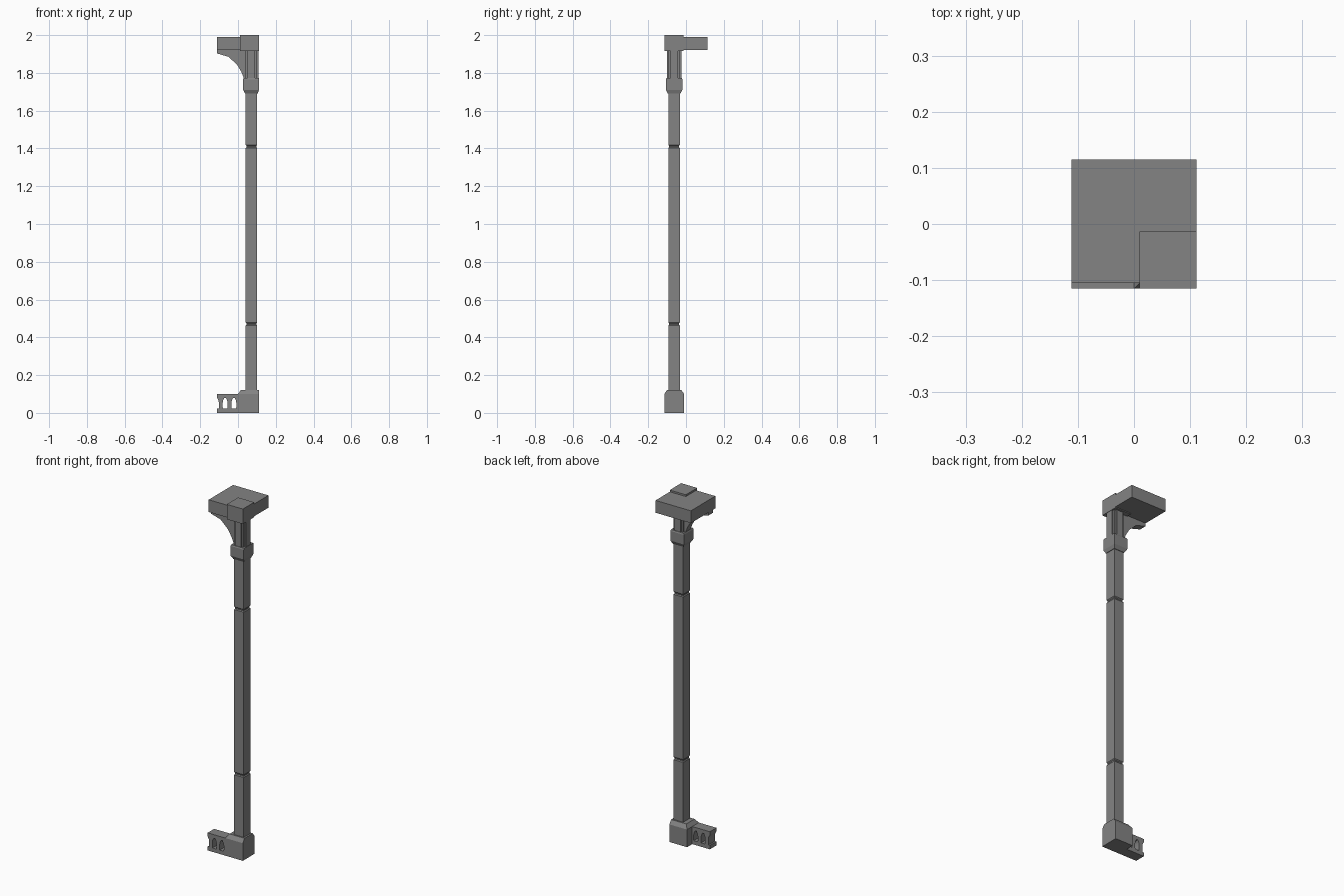
import bpy, bmesh

old = bpy.data.objects.get("Cube")
if old:
    bpy.data.objects.remove(old, do_unlink=True)

stone = bpy.data.materials.new("grey_stone")
stone.use_nodes = True
GREY = (0.23, 0.23, 0.23, 1)
stone.diffuse_color = GREY
stone.node_tree.nodes["Principled BSDF"].inputs["Base Color"].default_value = GREY

CX, CY = 0.071, -0.063   # column axis
EDGE = 0.111             # flat outer side where the masonry is cut off


def finish(name, bm):
    bmesh.ops.recalc_face_normals(bm, faces=bm.faces)
    mesh = bpy.data.meshes.new(name)
    bm.to_mesh(mesh)
    bm.free()
    mesh.materials.append(stone)
    obj = bpy.data.objects.new(name, mesh)
    bpy.context.collection.objects.link(obj)
    return obj


def loft(name, rings):
    """Stack of rectangles (x0, x1, y0, y1, z) joined into a solid."""
    bm = bmesh.new()
    loops = [[bm.verts.new(p) for p in
              ((x0, y0, z), (x1, y0, z), (x1, y1, z), (x0, y1, z))]
             for x0, x1, y0, y1, z in rings]
    bm.faces.new(loops[0])
    bm.faces.new(loops[-1])
    for a, b in zip(loops, loops[1:]):
        for i in range(4):
            j = (i + 1) % 4
            bm.faces.new((a[i], a[j], b[j], b[i]))
    return finish(name, bm)


def box(name, x0, x1, y0, y1, z0, z1):
    return loft(name, [(x0, x1, y0, y1, z0), (x0, x1, y0, y1, z1)])


def prism(name, outline, y0, y1):
    """Extrude an x-z outline along y."""
    bm = bmesh.new()
    face = bm.faces.new([bm.verts.new((x, y0, z)) for x, z in outline])
    moved = bmesh.ops.extrude_face_region(bm, geom=[face])["geom"]
    bmesh.ops.translate(bm, vec=(0, y1 - y0, 0),
                        verts=[v for v in moved if isinstance(v, bmesh.types.BMVert)])
    return finish(name, bm)


def square(half, z):
    """Column-centred ring, cut off at the flat outer side."""
    return (CX - half, min(CX + half, EDGE), CY - half, CY + half, z)


# Pedestal with chamfered top
loft("pedestal", [(0, EDGE, -0.115, -0.01, 0), (0, EDGE, -0.115, -0.01, 0.1),
                  (0.016, EDGE, -0.1, -0.025, 0.122)])

# Shaft with two narrow grooves
rings = [square(0.03, 0.11)]
for z in (0.47, 1.41):
    rings += [square(h, z + dz) for h, dz in
              ((0.03, -0.008), (0.026, -0.003), (0.026, 0.003), (0.03, 0.008))]
rings.append(square(0.03, 1.7))
loft("shaft", rings)

# Capital with tapered underside
loft("capital", [square(0.033, 1.69), square(0.044, 1.71), square(0.044, 1.765),
                 square(0.041, 1.772)])

# Cross-shaped pier above the capital
box("upper_pier_core", CX - 0.03, CX + 0.03, CY - 0.03, CY + 0.03, 1.76, 1.93)
box("upper_pier_side_arm", CX - 0.038, 0.109, CY - 0.02, CY + 0.02, 1.76, 1.93)
box("upper_pier_front_arm", CX - 0.02, CX + 0.02, CY - 0.038, CY + 0.038, 1.76, 1.93)

# Half arch springing from the pier
prism("arch_bracket", [(-EDGE, 1.93), (-EDGE, 1.903), (-0.05, 1.885), (-0.005, 1.843),
                       (0.018, 1.805), (0.034, 1.765), (CX, 1.765), (CX, 1.93)],
      CY - 0.021, CY + 0.021)

# Ceiling slab and corner block
box("ceiling_slab", -EDGE, EDGE, -0.105, 0.115, 1.92, 1.99)
box("corner_block", 0.01, EDGE, -0.115, -0.013, 1.915, 2.0)

# Balustrade with arched openings
FRONT, BACK = -0.115, -0.056
box("balustrade_base", -EDGE, 0.01, FRONT, BACK, 0, 0.022)
box("balustrade_rail", -EDGE, 0.01, FRONT, BACK, 0.08, 0.1)
half = [(0.011, 0.02), (0.010, 0.03), (0.010, 0.055), (0.013, 0.068), (0.02, 0.081)]
for n in range(3):
    cx = -0.091 + 0.046 * n
    prism(f"baluster_{n + 1}", [(cx + w, z) for w, z in half] +
          [(cx - w, z) for w, z in reversed(half)], FRONT, BACK)
